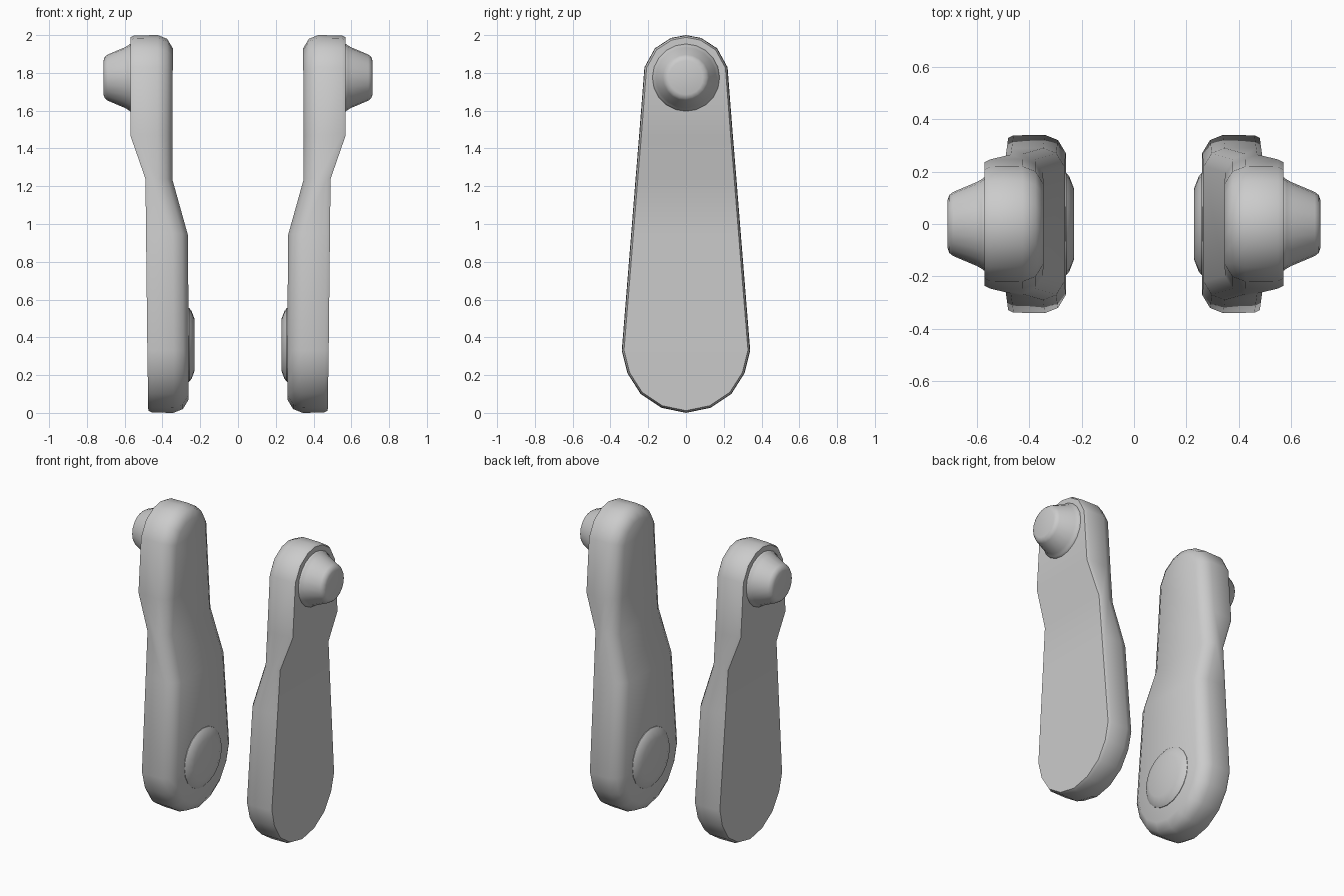
import bpy, bmesh, math
from mathutils import Vector

if "Cube" in bpy.data.objects:
    bpy.data.objects.remove(bpy.data.objects["Cube"])


def lerp_table(table, z):
    for (z0, x0), (z1, x1) in zip(table, table[1:]):
        if z <= z1:
            return x0 + (x1 - x0) * max(0, z - z0) / (z1 - z0)
    return table[-1][1]


def finish(name, bm, angle):
    bmesh.ops.recalc_face_normals(bm, faces=bm.faces)
    mesh = bpy.data.meshes.new(name)
    bm.to_mesh(mesh)
    bm.free()
    ob = bpy.data.objects.new(name, mesh)
    bpy.context.collection.objects.link(ob)
    bpy.ops.object.select_all(action='DESELECT')
    ob.select_set(True)
    bpy.context.view_layer.objects.active = ob
    bpy.ops.object.shade_smooth_by_angle(angle=math.radians(angle))
    ob.modifiers.new("left_copy", 'MIRROR').use_mirror_merge = False
    return ob


def lathe_x(name, profile, zc, n=20):
    """Round part about the x axis; profile is (x, radius) from root to tip."""
    bm = bmesh.new()
    rings = [[bm.verts.new((x, r * math.cos(2 * math.pi * i / n),
                            zc + r * math.sin(2 * math.pi * i / n)))
              for i in range(n)] for x, r in profile]
    for a, b in zip(rings, rings[1:]):
        for i in range(n):
            j = (i + 1) % n
            bm.faces.new((a[i], a[j], b[j], b[i]))
    bm.faces.new(rings[0])
    bm.faces.new(rings[-1])
    return finish(name, bm, 40)


# Arm: half outline (y, z) from bottom to top, with bends in the x direction
half = [(0, 0), (0.13, 0.027), (0.24, 0.10), (0.31, 0.21), (0.34, 0.33),
        (0.29, 0.95), (0.267, 1.24), (0.248, 1.47), (0.22, 1.83),
        (0.165, 1.93), (0.08, 1.985), (0, 2.0)]
outer = [(0, 0.475), (0.33, 0.48), (1.24, 0.49), (1.47, 0.57), (2, 0.57)]
inner = [(0, 0.262), (0.33, 0.26), (0.95, 0.266), (1.24, 0.347), (2, 0.345)]
n = len(half)
outline = [Vector(p) for p in half] + [Vector((-y, z)) for y, z in half[-2:0:-1]]
m = len(outline)


def inset(i, d):
    a, p, b = outline[i - 1], outline[i], outline[(i + 1) % m]
    t = ((p - a).normalized() + (b - p).normalized()).normalized()
    return p + Vector((-t.y, t.x)) * d


bm = bmesh.new()
loops = []
# (side measured from, x offset, inset)
for side, dx, d in [(outer, 0, 0.012), (outer, -0.02, 0.002), (inner, 0.08, 0.0),
                    (inner, 0.03, 0.02), (inner, 0, 0.07)]:
    loop = []
    for i in range(m):
        q = inset(i, d)
        loop.append(bm.verts.new((lerp_table(side, outline[i].y) + dx, q.x, q.y)))
    loops.append(loop)
for a, b in zip(loops, loops[1:]):
    for i in range(m):
        j = (i + 1) % m
        bm.faces.new((a[i], a[j], b[j], b[i]))
# flat caps, one strip per outline row
for loop in (loops[0], loops[-1]):
    for i in range(n - 1):
        quad = [loop[i], loop[i + 1], loop[(m - i - 1) % m], loop[(m - i) % m]]
        bm.faces.new(list(dict.fromkeys(quad)))
finish("arm", bm, 50)

# Outer pivot knob near the top
lathe_x("pivot_knob", [(0.54, 0.18), (0.572, 0.178), (0.582, 0.17), (0.60, 0.16),
                       (0.69, 0.122), (0.705, 0.11), (0.712, 0.09)], 1.775)

# Shallow round pad on the inner face near the bottom
lathe_x("inner_pad", [(0.29, 0.20), (0.258, 0.195), (0.246, 0.18),
                      (0.229, 0.135)], 0.36)
